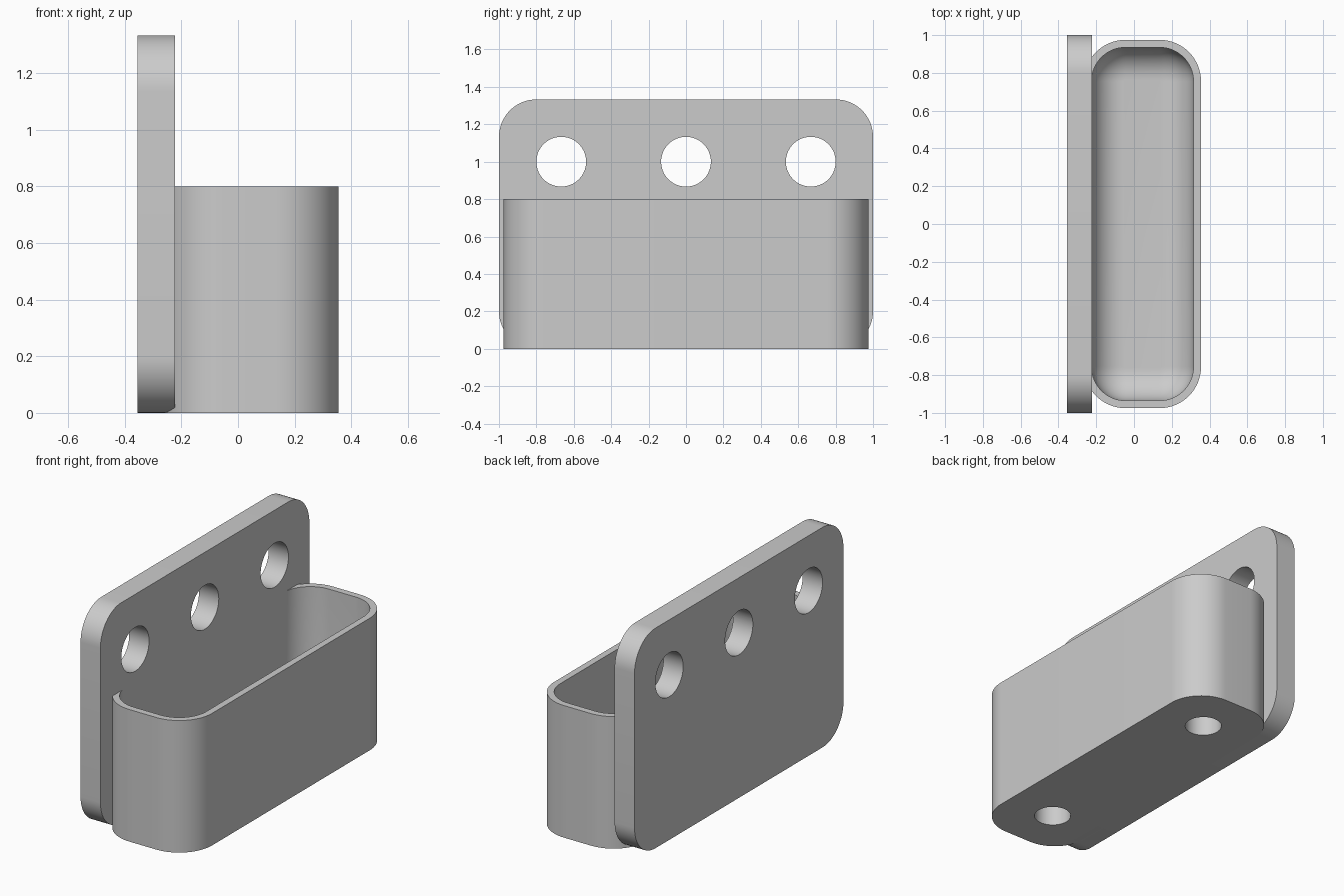
import bpy
import bmesh
from mathutils import Matrix, Vector

if "Cube" in bpy.data.objects:
    bpy.data.objects.remove(bpy.data.objects["Cube"], do_unlink=True)

grey = bpy.data.materials.new("plain grey")
grey.use_nodes = True
colour = (0.6, 0.6, 0.6, 1)
grey.diffuse_color = colour
grey.node_tree.nodes["Principled BSDF"].inputs["Base Color"].default_value = colour


def add_object(name, bm):
    bmesh.ops.recalc_face_normals(bm, faces=bm.faces)
    mesh = bpy.data.meshes.new(name)
    bm.to_mesh(mesh)
    bm.free()
    mesh.materials.append(grey)
    ob = bpy.data.objects.new(name, mesh)
    bpy.context.collection.objects.link(ob)
    return ob


def rounded_block(name, low, high, axis, radius, floor_radius=0):
    """Box with the edges along one axis rounded, and optionally its bottom rim."""
    low, high = Vector(low), Vector(high)
    bm = bmesh.new()
    bmesh.ops.create_cube(bm, size=1)
    bmesh.ops.scale(bm, vec=high - low, verts=bm.verts)
    bmesh.ops.translate(bm, vec=(low + high) / 2, verts=bm.verts)
    edges = [e for e in bm.edges
             if abs((e.verts[0].co - e.verts[1].co).normalized()[axis]) > 0.9]
    bmesh.ops.bevel(bm, geom=edges, offset=radius, segments=16, profile=0.5,
                    affect='EDGES')
    if floor_radius:
        rim = [e for e in bm.edges if all(v.co.z < low.z + 0.001 for v in e.verts)]
        bmesh.ops.bevel(bm, geom=rim, offset=floor_radius, segments=12, profile=0.5,
                        affect='EDGES')
    return add_object(name, bm)


def cylinder(name, centre, radius, depth, axis):
    bm = bmesh.new()
    turn = Matrix.Rotation(1.5707963, 4, 'Y') if axis == 'X' else Matrix()
    bmesh.ops.create_cone(bm, cap_ends=True, segments=64, radius1=radius,
                          radius2=radius, depth=depth,
                          matrix=Matrix.Translation(centre) @ turn)
    return add_object(name, bm)


def carve(ob, cutters):
    """Subtract the cutters, then smooth the curved faces."""
    bpy.ops.object.select_all(action='DESELECT')
    bpy.context.view_layer.objects.active = ob
    ob.select_set(True)
    for cutter in cutters:
        cutter.hide_render = True
        mod = ob.modifiers.new("cut", 'BOOLEAN')
        mod.operation, mod.solver, mod.object = 'DIFFERENCE', 'EXACT', cutter
        bpy.ops.object.modifier_apply(modifier=mod.name)
        bpy.data.objects.remove(cutter, do_unlink=True)
    bpy.ops.object.shade_smooth_by_angle(angle=0.52)


back, face, right = -0.355, -0.222, 0.355
spacing = 0.667

# Upright plate with three through holes
plate = rounded_block("back_plate", (back, -1, 0), (face, 1, 1.333), 0, 0.2)
carve(plate, [cylinder("plate_hole", (-0.29, y, 1), 0.133, 0.4, 'X')
              for y in (-spacing, 0, spacing)])

# Cup with a filleted cavity and two blind holes underneath
cup = rounded_block("cup", (-0.265, -0.975, 0), (right, 0.975, 0.8), 2, 0.22)
cavity = rounded_block("cavity", (-0.225, -0.935, 0.15), (0.315, 0.935, 1.2),
                       2, 0.18, 0.17)
carve(cup, [cavity] + [cylinder("base_hole", (0.045, y, 0), 0.103, 0.25, 'Z')
                       for y in (-spacing, spacing)])
